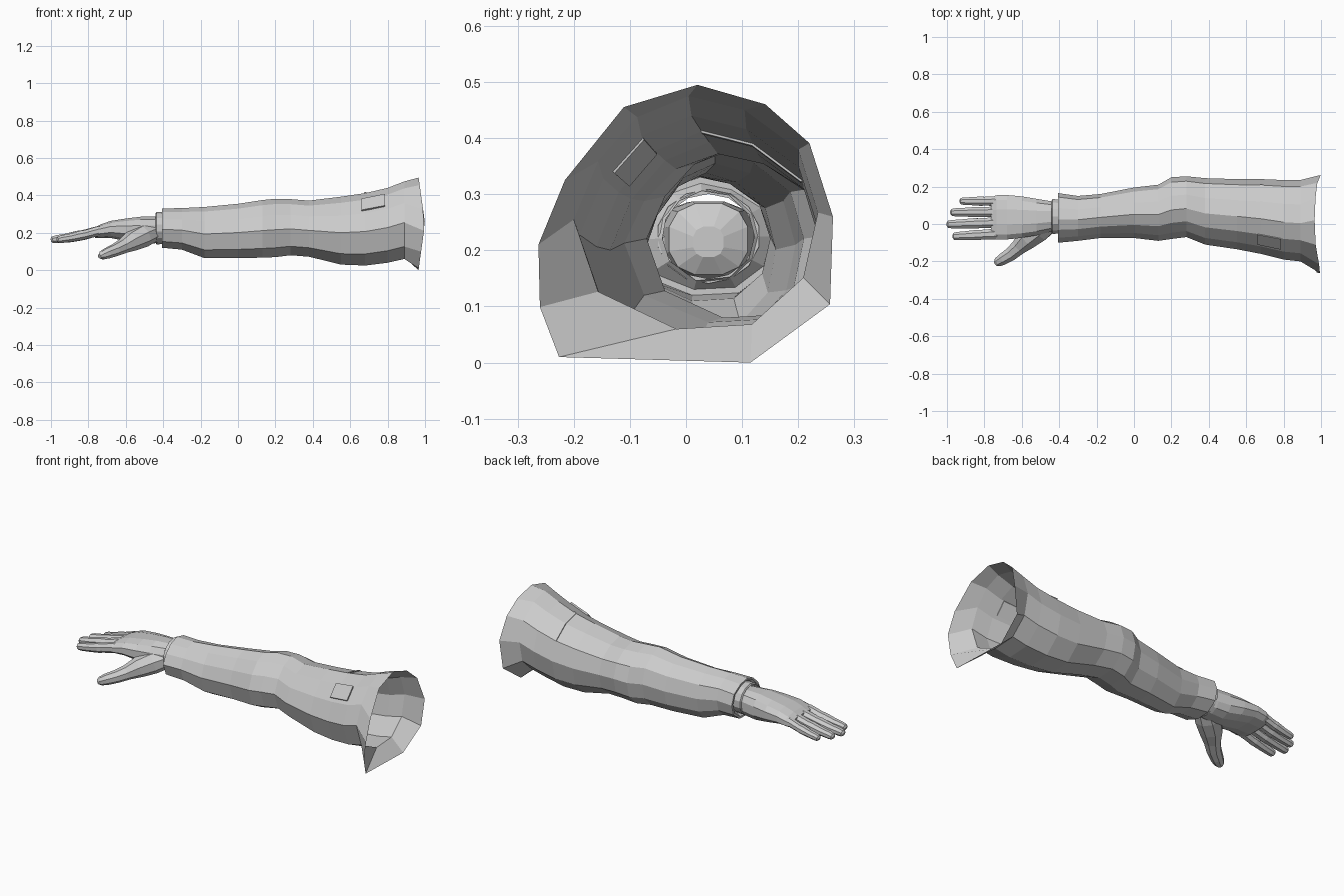
import bpy, math
from mathutils import Vector

if "Cube" in bpy.data.objects:
    bpy.data.objects.remove(bpy.data.objects["Cube"])

mat = bpy.data.materials.new("light grey")
mat.diffuse_color = (0.6, 0.6, 0.6, 1)
mat.use_nodes = True
mat.node_tree.nodes["Principled BSDF"].inputs["Base Color"].default_value = mat.diffuse_color


def mesh_object(name, verts, faces):
    me = bpy.data.meshes.new(name)
    me.from_pydata([tuple(v) for v in verts], [], faces)
    me.materials.append(mat)
    ob = bpy.data.objects.new(name, me)
    bpy.context.collection.objects.link(ob)
    return ob


def loft(name, rings, cap_start=False, cap_end=False):
    n = len(rings[0])
    verts = [p for r in rings for p in r]
    faces = []
    for k in range(len(rings) - 1):
        for i in range(n):
            j = (i + 1) % n
            faces.append((k * n + i, k * n + j, (k + 1) * n + j, (k + 1) * n + i))
    if cap_start:
        faces.append(tuple(reversed(range(n))))
    if cap_end:
        faces.append(tuple(range((len(rings) - 1) * n, len(rings) * n)))
    return mesh_object(name, verts, faces)


def tube(name, path, radii, sides=8, flat=1.0):
    pts = [Vector(p) for p in path]
    rings = []
    for k, p in enumerate(pts):
        t = (pts[min(k + 1, len(pts) - 1)] - pts[max(k - 1, 0)]).normalized()
        side = Vector((0, 0, 1)).cross(t).normalized()
        up = t.cross(side)
        rings.append([p + radii[k] * (side * math.cos(a) + up * math.sin(a) * flat)
                      for a in (2 * math.pi * (i + .5) / sides for i in range(sides))])
    return loft(name, rings, True, True)


# sleeve: angular shoulder rim and rounder arm outline, both as fractions of the bounds
RIM = [(.54, 1), (.77, .93), (.92, .79), (1, .525), (.99, .21), (.72, 0),
       (.07, .02), (.005, .2), (0, .425), (.09, .657), (.29, .92)]
ARM = [(.47, 1), (.70, .94), (.92, .77), (1, .5), (.94, .22), (.73, .02),
       (.42, 0), (.10, .16), (0, .47), (.10, .72), (.26, .91)]
# x, y min, y max, z min, z max
STATIONS = [(-.405, -.10, .165, .12, .33), (-.30, -.09, .15, .11, .332),
            (-.18, -.075, .16, .065, .338), (0, -.075, .195, .065, .355),
            (.13, -.09, .21, .067, .375), (.20, -.08, .25, .07, .382),
            (.28, -.07, .255, .08, .38), (.38, -.11, .245, .072, .372),
            (.55, -.135, .24, .03, .393), (.68, -.16, .24, .025, .412),
            (.80, -.19, .235, .04, .44), (.89, -.20, .235, .06, .475),
            (1.0, -.263, .262, 0, .495)]


def section(x):
    for a, b in zip(STATIONS, STATIONS[1:]):
        if a[0] <= x <= b[0]:
            t = (x - a[0]) / (b[0] - a[0])
            _, y0, y1, z0, z1 = [p + (q - p) * t for p, q in zip(a, b)]
    w = max(0, (x - .89) / .11)
    out = []
    for (u, v), (ru, rv) in zip(ARM, RIM):
        u, v = u + (ru - u) * w, v + (rv - v) * w
        out.append(Vector((x, y0 + u * (y1 - y0), z0 + v * (z1 - z0))))
    return out


rings = [section(s[0]) for s in STATIONS]
for p in rings[-1]:  # uneven shoulder rim
    p.x -= .035 * abs(p.z - .25) / .25
c = Vector((-.405, .04, .225))
lip = [c + (p - c) * .9 for p in rings[0]]
# turned-in cuff that closes onto the wrist
inner = [c + Vector((.025, 0, 0)) + (p - c).normalized() * .082 for p in rings[0]]
loft("sleeve", [inner, lip] + rings)


# sewn details that follow the sleeve
def patch(name, x0, x1, strip, lift):
    base, top = [], []
    for x in (x0, x1):
        row = strip(section(x))
        mid = Vector((x, .03, .2))
        base.append([p - (p - mid).normalized() * .004 for p in row])
        top.append([p + (p - mid).normalized() * lift for p in row])
    outline = [top[e] + base[e][::-1] for e in (0, 1)]
    loft(name, outline, True, True)


patch("pocket_flap", .66, .785, lambda s: [s[10], s[10].lerp(s[9], .8)], .009)
patch("shoulder_seam", .675, .688, lambda s: [s[0], s[1], s[2]], .005)


# hand: x, y centre, half width, z centre, half height
def oval(x, y, hy, z, hz, n=12, e=.8):
    out = []
    for i in range(n):
        a = 2 * math.pi * (i + .5) / n
        co, si = math.cos(a), math.sin(a)
        out.append(Vector((x, y + hy * math.copysign(abs(co) ** e, co),
                           z + hz * math.copysign(abs(si) ** e, si))))
    return out


loft("palm", [oval(*s) for s in [
    (-.36, .04, .028, .215, .028), (-.38, .04, .072, .22, .065), (-.45, .04, .085, .215, .074),
    (-.52, .037, .100, .213, .075), (-.60, .037, .114, .216, .062),
    (-.68, .036, .122, .218, .047), (-.735, .035, .122, .208, .038),
    (-.765, .034, .112, .2, .028)]], True, True)

# wrist cuff band, hollow
loft("wrist_band", [oval(x, .04, .092 * k, .225, .084 * k, 14, 1) for x, k in
                    [(-.385, 1), (-.435, 1.04), (-.44, .95), (-.385, .9), (-.385, 1)]])

# fingers: base y, tip y, tip x, thickness
FINGERS = {"index": (-.052, -.066, -.968, .030), "middle": (.008, -.002, -1.0, .0305),
           "ring": (.066, .062, -.98, .0295), "little": (.122, .122, -.93, .027)}
for name, (y0, y1, xt, r) in FINGERS.items():
    x0 = -.715
    path, radii = [], []
    for t, z, k in [(0, .213, .9), (.12, .209, 1.02), (.4, .19, .94), (.48, .186, 1.0),
                    (.72, .173, .86), (.9, .166, .8), (.97, .162, .68), (1, .159, .35)]:
        path.append((x0 + (xt - x0) * t, y0 + (y1 - y0) * t, z))
        radii.append(r * k)
    tube(name + "_finger", path, radii, 8, .92)

# thumb
tube("thumb", [(-.455, .01, .205), (-.51, -.03, .182), (-.57, -.078, .154), (-.615, -.122, .128),
               (-.655, -.158, .108), (-.70, -.187, .09), (-.727, -.203, .079), (-.74, -.213, .073)],
     [.06, .07, .062, .045, .039, .034, .027, .014], 8, .88)
